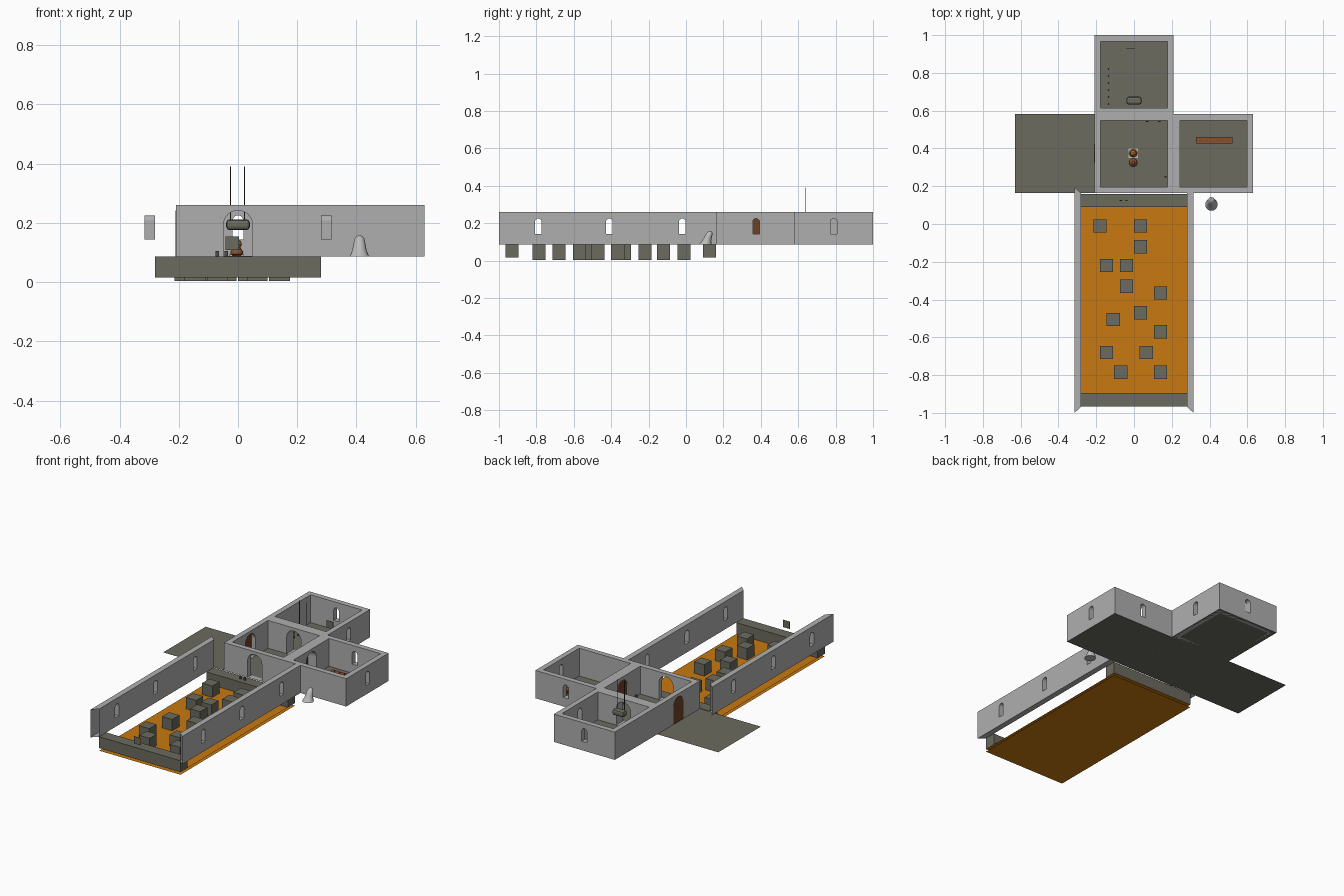
import bpy, bmesh, math
from mathutils import Matrix, Vector

if "Cube" in bpy.data.objects:
    bpy.data.objects.remove(bpy.data.objects["Cube"])

def mat(name, c):
    m = bpy.data.materials.new(name)
    m.diffuse_color = (*c, 1)
    m.use_nodes = True
    m.node_tree.nodes["Principled BSDF"].inputs["Base Color"].default_value = m.diffuse_color
    return m

WALL = mat("wall grey", (0.43, 0.43, 0.43))
STONE = mat("floor stone", (0.145, 0.145, 0.115))
LAVA = mat("lava orange", (0.58, 0.19, 0.005))
WOOD = mat("door brown", (0.16, 0.05, 0.018))
TABLE = mat("table brown", (0.25, 0.08, 0.03))
PALE = mat("pale cloth", (0.5, 0.5, 0.5))
IRON = mat("dark iron", (0.07, 0.07, 0.065))
FIRE = mat("statue amber", (0.45, 0.15, 0.02))

def finish(name, bm, m):
    bmesh.ops.recalc_face_normals(bm, faces=bm.faces)
    me = bpy.data.meshes.new(name)
    bm.to_mesh(me)
    bm.free()
    me.materials.append(m)
    ob = bpy.data.objects.new(name, me)
    bpy.context.collection.objects.link(ob)
    return ob

def box(name, x0, x1, y0, y1, z0, z1, m):
    bm = bmesh.new()
    bmesh.ops.create_cube(bm, size=1)
    bmesh.ops.scale(bm, vec=(x1 - x0, y1 - y0, z1 - z0), verts=bm.verts)
    bmesh.ops.translate(bm, vec=((x0 + x1) / 2, (y0 + y1) / 2, (z0 + z1) / 2), verts=bm.verts)
    return finish(name, bm, m)

def plane(name, x0, x1, y0, y1, z, m):
    bm = bmesh.new()
    bm.faces.new([bm.verts.new(p) for p in ((x0, y0, z), (x1, y0, z), (x1, y1, z), (x0, y1, z))])
    ob = finish(name, bm, m)
    if ob.data.polygons[0].normal.z < 0:
        ob.data.flip_normals()
    return ob

def prism(name, pts, vec, m):
    bm = bmesh.new()
    f = bm.faces.new([bm.verts.new(p) for p in pts])
    r = bmesh.ops.extrude_face_region(bm, geom=[f], use_keep_orig=True)
    bmesh.ops.translate(bm, vec=vec, verts=[v for v in r["geom"] if isinstance(v, bmesh.types.BMVert)])
    return finish(name, bm, m)

def arch(name, axis, cx, cy, w, z0, z1, depth, m):
    """Round-topped slab, thin along the given axis, centred at (cx, cy)."""
    r = w / 2
    prof = [(-r, z0), (r, z0)] + [(r * math.cos(math.pi * i / 12), z1 - r + r * math.sin(math.pi * i / 12)) for i in range(13)]
    if axis == "y":
        return prism(name, [(cx + u, cy - depth / 2, z) for u, z in prof], (0, depth, 0), m)
    return prism(name, [(cx - depth / 2, cy + u, z) for u, z in prof], (depth, 0, 0), m)

def cut(ob, cutters):
    bpy.context.view_layer.objects.active = ob
    for c in cutters:
        md = ob.modifiers.new("cut", "BOOLEAN")
        md.operation, md.object, md.solver = "DIFFERENCE", c, "EXACT"
        bpy.ops.object.modifier_apply(modifier=md.name)
    for c in cutters:
        bpy.data.objects.remove(c)

def rod(name, x, y, z0, z1, r, m, r2=None, n=8):
    bm = bmesh.new()
    bmesh.ops.create_cone(bm, cap_ends=True, segments=n, radius1=r, radius2=r if r2 is None else r2, depth=z1 - z0,
                          matrix=Matrix.Translation((x, y, (z0 + z1) / 2)))
    return finish(name, bm, m)

def lathe(name, prof, x, y, m, n=16, lean=0.0):
    """Profile of (radius, z); lean shifts the rings toward +y with height."""
    bm = bmesh.new()
    rings = [[bm.verts.new((x + r * math.cos(2 * math.pi * i / n),
                            y + r * math.sin(2 * math.pi * i / n) + lean * (z - prof[0][1]), z))
              for i in range(n)] for r, z in prof]
    for a, b in zip(rings, rings[1:]):
        for i in range(n):
            bm.faces.new((a[i], a[(i + 1) % n], b[(i + 1) % n], b[i]))
    bm.faces.new(rings[0])
    bm.faces.new(rings[-1])
    ob = finish(name, bm, m)
    bpy.context.view_layer.objects.active = ob
    ob.select_set(True)
    bpy.ops.object.shade_smooth_by_angle()
    ob.select_set(False)
    return ob

F, T = 0.087, 0.26        # floor height, wall top
t = 0.033                 # wall thickness
window = lambda ax, x, y: arch("cutter", ax, x, y, 0.036, 0.143, 0.225, 0.1, WALL)
doorway = lambda ax, x, y: arch("cutter", ax, x, y, 0.098, F + 0.001, 0.242, 0.1, WALL)

# Lava hall: two lava sheets, end ledges, stepping blocks
plane("lava_bed", -0.28, 0.28, -0.965, 0.16, 0.0, LAVA)
plane("lava_surface", -0.28, 0.28, -0.965, 0.16, 0.016, LAVA)
box("front_ledge", -0.28, 0.28, -0.965, -0.895, 0.016, F, STONE)
box("back_ledge", -0.28, 0.28, 0.09, 0.16, 0.016, F, STONE)
steps = [(-.18, -.01), (.035, -.01), (.035, -.12), (-.145, -.22), (-.04, -.22), (-.04, -.33), (.14, -.365),
         (.035, -.47), (-.11, -.505), (.14, -.57), (-.145, -.68), (.065, -.68), (-.07, -.785), (.14, -.785)]
for x, y in steps:
    box("stepping_block", x - .035, x + .035, y - .035, y + .035, 0.003, F, STONE)

# Hall side walls with mitred open ends and three windows each
for s in (-1, 1):
    pts = [(s * .28, -.967, F), (s * .315, -1, F), (s * .315, .195, F), (s * .28, .162, F)]
    w = prism("hall_wall", pts, (0, 0, T - F), WALL)
    cut(w, [window("x", s * .2975, y) for y in (-.79, -.41, -.02)])
    bm = bmesh.new()
    bm.from_mesh(w.data)
    ends = [f for f in bm.faces if abs(f.normal.y) > .3 and not -.95 < f.calc_center_median().y < .15]
    bmesh.ops.delete(bm, geom=ends, context="FACES")
    bm.to_mesh(w.data)
    bm.free()

# Rooms: floor sheet plus hollow wall frame
def room(name, x0, y0, cutters):
    x1, y1 = x0 + .42, y0 + .418
    plane(name + "_floor", x0, x1, y0, y1, F, STONE)
    w = box(name + "_walls", x0, x1, y0, y1, F, T, WALL)
    cut(w, [box("cutter", x0 + t, x1 - t, y0 + t, y1 - t, 0, 1, WALL)] + cutters)

room("centre_room", -.21, .164, [doorway("y", 0, .18), doorway("y", 0, .57),
                                 doorway("x", -.195, .375), doorway("x", .195, .375)])
room("north_room", -.21, .582, [doorway("y", 0, .6), window("y", 0, .985), window("x", .195, .79)])
room("east_room", .21, .164, [doorway("x", .225, .375), window("y", .42, .565), window("x", .615, .375)])
plane("west_floor", -.63, -.21, .164, .582, F, STONE)

# Wooden doors
arch("west_door", "x", -.207, .375, .097, F, .241, .008, WOOD)
arch("east_door", "x", .183, .375, .097, F, .241, .008, WOOD)

# Leaning robe outside the east room
lathe("leaning_robe", [(.033, F), (.029, .095), (.024, .108), (.02, .13), (.017, .146), (.011, .154), (.004, .158)],
      .41, .103, PALE, lean=.38)

# Statue on a plinth
box("statue_plinth", -.028, .02, .35, .4, F, .094, PALE)
lathe("statue_body", [(.019, .094), (.022, .102), (.012, .116), (.017, .126), (.014, .138), (.004, .145)], -.004, .375, FIRE)
lathe("statue_offering", [(.012, F), (.022, .095), (.02, .105), (.008, .118)], -.004, .325, TABLE, n=12)

# Hanging weight on two ropes
w = box("hanging_weight", -.04, .04, .632, .674, .175, .212, STONE)
b = w.modifiers.new("bevel", "BEVEL")
b.width, b.segments = .012, 2
for x in (-.025, .022):
    rod("rope", x, .64, .2, .39, .002, IRON, n=6)

# Row of spikes and small props in the north room
for i in range(6):
    rod("wall_spike", -.135, .635 + i * .037, F, .125, .003, IRON, r2=.001)
box("north_plaque", -.042, .004, .928, .931, .108, .153, STONE)
box("front_plaque", -.042, .004, -.962, -.96, .108, .153, STONE)

# Table with pegs in the east room
box("table_top", .328, .522, .425, .46, .115, .124, TABLE)
for x in (.335, .515):
    for y in (.431, .454):
        rod("table_leg", x, y, F, .116, .004, TABLE)
for i in range(5):
    rod("table_peg", .355 + i * .035, .442, .124, .13, .003, WOOD)

# Small floor fittings
for x, y in ((-.07, .125), (-.04, .125), (.07, .543), (.135, .543), (.167, .25)):
    box("small_fitting", x - .006, x + .006, y - .003, y + .003, F, .104, IRON)
